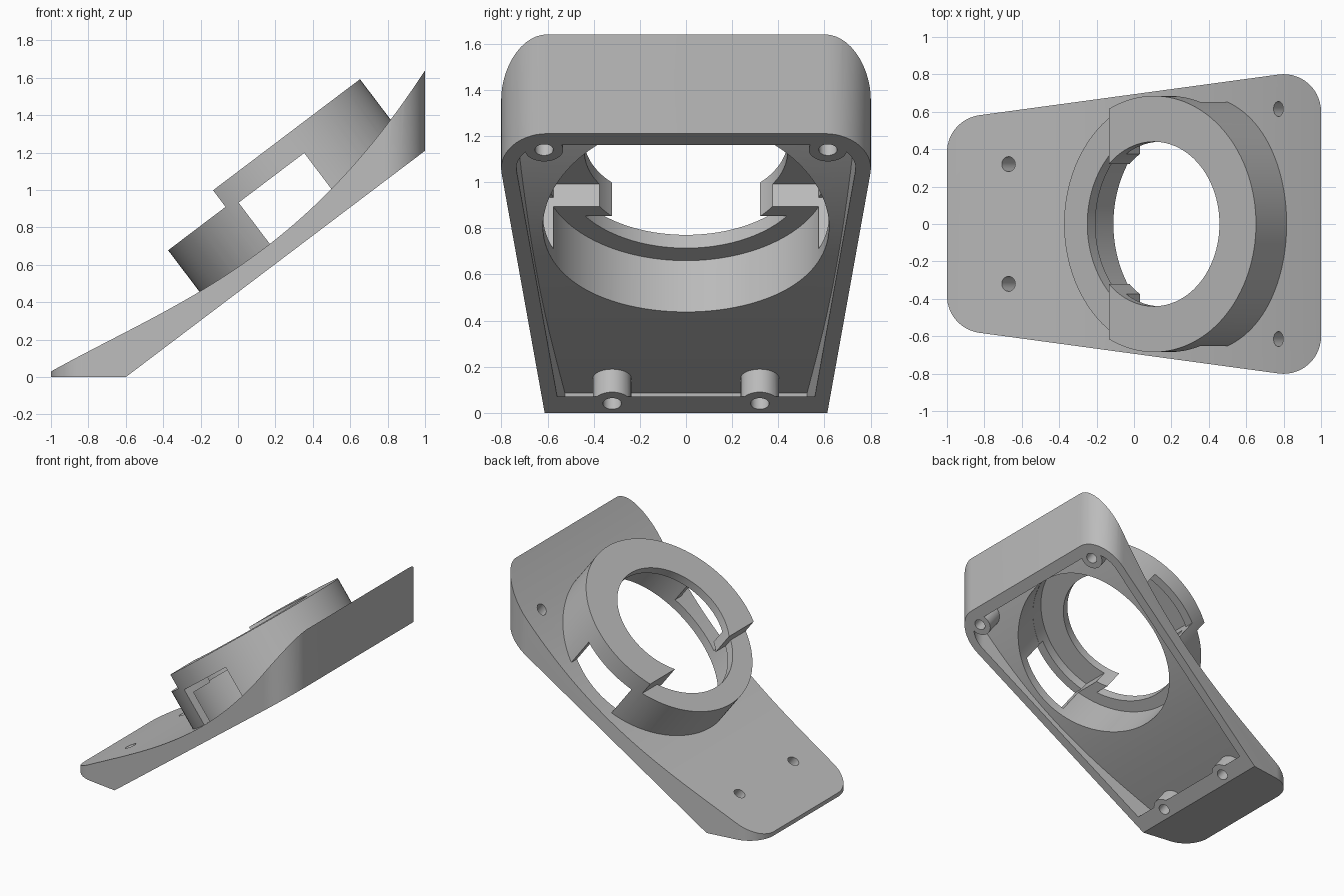
import bpy, math
from mathutils import Matrix, Vector

if "Cube" in bpy.data.objects:
    bpy.data.objects.remove(bpy.data.objects["Cube"])

WALL = 0.066
TILT = math.atan2(1.21, 1.6)
RING_S = 0.796          # ring centre along the slope
STEP_S, STOP_S = 0.496, 0.565

# Local frames: plan extrudes along z, side extrudes along y, slope along the tilted normal
PLAN = Matrix.Identity(4)
SIDE = Matrix.Rotation(math.pi / 2, 4, 'X')
SLOPE = Matrix.Rotation(-TILT, 4, 'Y')


def prism(name, points, low, high, frame):
    n = len(points)
    verts = [frame @ Vector((x, y, h)) for h in (low, high) for x, y in points]
    faces = [list(range(n))[::-1], list(range(n, 2 * n))]
    faces += [[i, (i + 1) % n, n + (i + 1) % n, n + i] for i in range(n)]
    mesh = bpy.data.meshes.new(name)
    mesh.from_pydata(verts, [], faces)
    obj = bpy.data.objects.new(name, mesh)
    bpy.context.collection.objects.link(obj)
    return obj


def combine(target, tool, operation='DIFFERENCE'):
    mod = target.modifiers.new("combine", 'BOOLEAN')
    mod.operation, mod.solver, mod.object = operation, 'EXACT', tool
    bpy.context.view_layer.objects.active = target
    bpy.ops.object.modifier_apply(modifier=mod.name)
    bpy.data.objects.remove(tool)


def circle(s, y, r, n=96):
    return [(s + r * math.cos(2 * math.pi * i / n), y + r * math.sin(2 * math.pi * i / n))
            for i in range(n)]


def segment(r, chord, upper, n=72):
    # Part of a disc on one side of a chord across the slope
    a = math.acos((chord - RING_S) / r)
    start, end = (-a, a) if upper else (a, 2 * math.pi - a)
    angles = [start + (end - start) * i / n for i in range(n + 1)]
    return [(RING_S + r * math.cos(t), r * math.sin(t)) for t in angles]


def box(s0, s1, y):
    return [(s0, -y), (s1, -y), (s1, y), (s0, y)]


def rounded(corners, r, n=14):
    out = []
    for i, c in enumerate(corners):
        c = Vector(c)
        u = (Vector(corners[i - 1]) - c).normalized()
        v = (Vector(corners[(i + 1) % len(corners)]) - c).normalized()
        half = u.angle(v) / 2
        mid = c + (u + v).normalized() * r / math.sin(half)
        p, q = c + u * r / math.tan(half) - mid, c + v * r / math.tan(half) - mid
        turn = p.angle_signed(q)
        for k in range(n + 1):
            w = Matrix.Rotation(-turn * k / n, 2) @ p
            out.append(tuple(mid + w))
    return out


def trapezoid(inset, r):
    x = 1 - inset
    a, b = [0.694 - inset * 1.009 + 0.136 * e for e in (-x, x)]
    return rounded([(-x, -a), (x, -b), (x, b), (-x, a)], r)


def top(x):
    return 0.588 + 0.683 * x + 0.247 * x**2 + 0.122 * x**3


def ceiling(x):
    slope = 0.683 + 0.494 * x + 0.366 * x**2
    return top(x) - WALL * math.sqrt(1 + slope**2)


# Outer shell: curved side profile trimmed to a rounded trapezoid
xs = [1.05 - 2.1 * i / 64 for i in range(65)]
side = [(-1.05, 0), (-0.6, 0), (1.05, 1.248)] + [(x, top(x)) for x in xs]
body = prism("angled_mount", side, -1.2, 1.2, SIDE)
combine(body, prism("plan", trapezoid(0, 0.2), -1, 3, PLAN), 'INTERSECT')

# Cavity with screw bosses left standing
inner = [x for x in xs if ceiling(x) > 0.072]
side = [(inner[-1], 0.07), (1.05, 0.07)] + [(x, ceiling(x)) for x in inner]
cavity = prism("cavity", side, -1.2, 1.2, SIDE)
combine(cavity, prism("inner_plan", trapezoid(WALL, 0.134), -1, 3, PLAN), 'INTERSECT')
screws = [(s, y * m) for s, y in ((-0.412, 0.32), (1.411, 0.615)) for m in (-1, 1)]
for s, y in screws:
    combine(cavity, prism("boss", circle(s, y, 0.083, 40), -0.5, 1.5, SLOPE))

# Ring collar with a window through both sides
ring = prism("ring", circle(RING_S, 0, 0.685, 128), 0.40, 0.877, SLOPE)
combine(ring, prism("window", box(STOP_S, 1.005, 1), 0.2, 0.742, SLOPE))
combine(body, ring, 'UNION')
combine(body, cavity)

# Bore, lips and the lowered half of the collar
cuts = [
    (circle(RING_S, 0, 0.62, 128), 0, 0.694),
    (segment(0.619, STOP_S, True), 0.1, 0.815),
    (circle(RING_S, 0, 0.44), 0.15, 1.3),
    (segment(0.53, STEP_S, False), 0.2, 1.2),
    (box(-0.1, STEP_S, 0.9), 0.766, 1.1),
]
for points, low, high in cuts:
    combine(body, prism("cut", points, low, high, SLOPE))

# Screw holes
for s, y in screws:
    combine(body, prism("hole", circle(s, y, 0.04, 32), -0.2, 1.4, SLOPE))

# Plain grey finish
grey = bpy.data.materials.new("grey_plastic")
grey.use_nodes = True
color = (0.5, 0.5, 0.5, 1)
grey.diffuse_color = color
grey.node_tree.nodes["Principled BSDF"].inputs["Base Color"].default_value = color
body.data.materials.clear()
body.data.materials.append(grey)

bpy.ops.object.select_all(action='DESELECT')
body.select_set(True)
bpy.context.view_layer.objects.active = body
bpy.ops.object.shade_smooth_by_angle(angle=math.radians(30))
